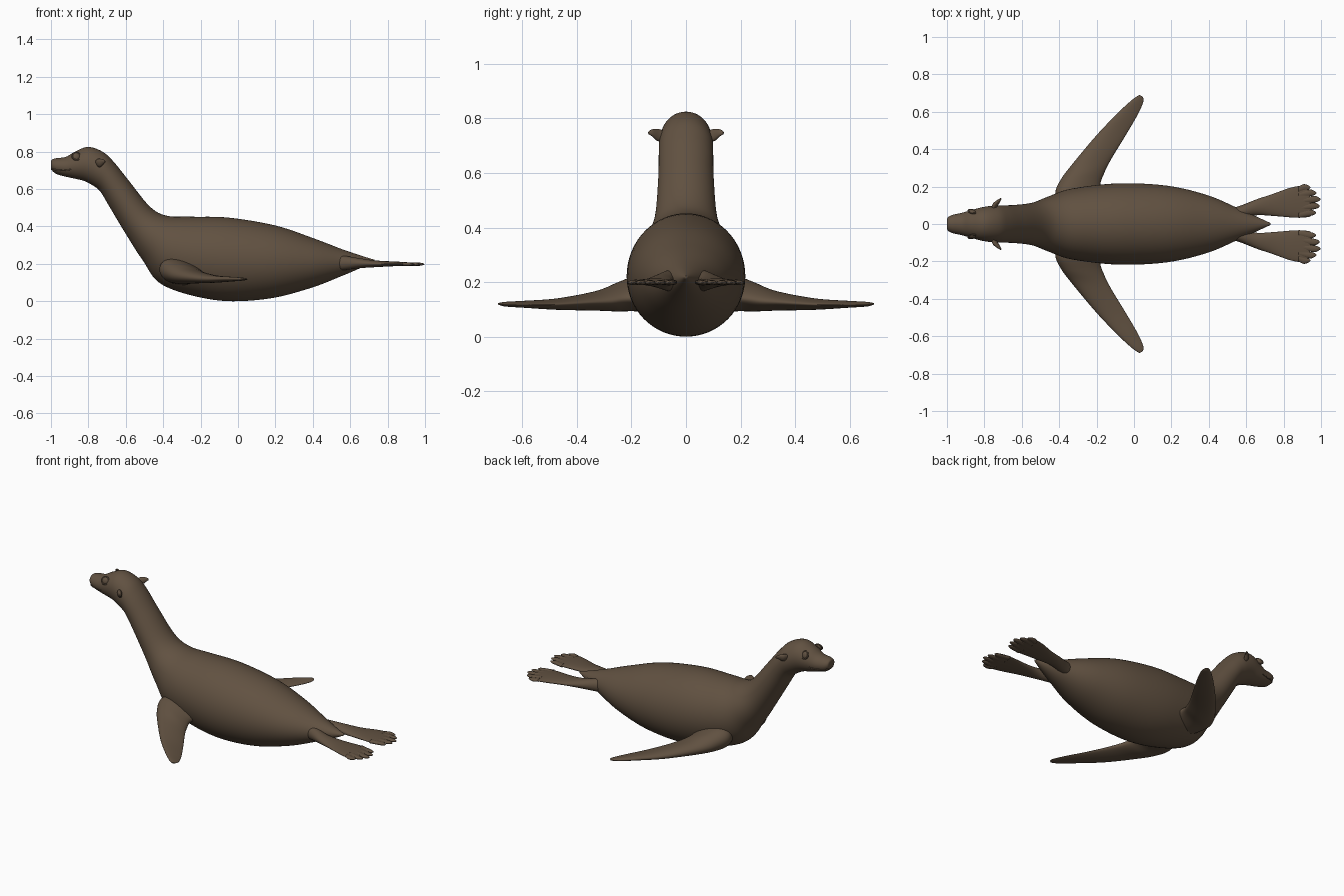
import bpy
import math
from mathutils import Vector

cube = bpy.data.objects.get("Cube")
if cube:
    bpy.data.objects.remove(cube, do_unlink=True)


def make_material(name, rgb):
    mat = bpy.data.materials.new(name)
    mat.use_nodes = True
    mat.diffuse_color = (*rgb, 1)
    mat.node_tree.nodes["Principled BSDF"].inputs["Base Color"].default_value = (*rgb, 1)
    return mat


brown = make_material("brown fur", (0.12, 0.083, 0.053))


def finish(obj, mirrored):
    """Material, smooth shading and optional left/right mirroring."""
    obj.data.materials.clear()
    obj.data.materials.append(brown)
    if obj.type == "MESH":
        obj.data.polygons.foreach_set("use_smooth", [True] * len(obj.data.polygons))
    if mirrored:
        mod = obj.modifiers.new("Mirror", "MIRROR")
        mod.use_axis = (False, True, False)
        mod.use_mirror_merge = False


def spline(keys, steps):
    """Smooth interpolation through a list of vectors."""
    out = []
    last = len(keys) - 1
    for i in range(last):
        a, b, c, d = (keys[min(max(i + k, 0), last)] for k in (-1, 0, 1, 2))
        for s in range(steps):
            t = s / steps
            out.append(b + 0.5 * t * ((c - a) + t * ((2 * a - 5 * b + 4 * c - d)
                                                     + t * (3 * (b - c) + d - a))))
    return out + [keys[-1]]


def loft(name, starts, ends, widths, axis, mirrored=False, sides=40, steps=6, lead=0.0):
    """Skin of elliptical rings; each ring spans start to end, with a half width on axis."""
    a_pts = spline([Vector(p) for p in starts], steps)
    b_pts = spline([Vector(p) for p in ends], steps)
    w_pts = spline([Vector((w, 0, 0)) for w in widths], steps)
    verts, faces = [], []
    for a, b, w in zip(a_pts, b_pts, w_pts):
        for k in range(sides):
            ang = 2 * math.pi * k / sides
            fat = w.x * math.sin(ang) * (1 + lead * math.cos(ang))
            verts.append((a + b) / 2 + (a - b) / 2 * math.cos(ang) + Vector(axis) * fat)
    rings = len(a_pts)
    for r in range(rings - 1):
        for k in range(sides):
            n = (k + 1) % sides
            faces.append((r * sides + k, r * sides + n, (r + 1) * sides + n, (r + 1) * sides + k))
    faces.append(tuple(reversed(range(sides))))
    faces.append(tuple(range((rings - 1) * sides, rings * sides)))
    mesh = bpy.data.meshes.new(name)
    mesh.from_pydata(verts, [], faces)
    obj = bpy.data.objects.new(name, mesh)
    bpy.context.collection.objects.link(obj)
    # Consistent outward normals
    import bmesh
    bm = bmesh.new()
    bm.from_mesh(mesh)
    bmesh.ops.recalc_face_normals(bm, faces=bm.faces)
    bm.to_mesh(mesh)
    bm.free()
    finish(obj, mirrored)
    return obj


def ball(name, place, scale, turn=(0, 0, 0)):
    bpy.ops.mesh.primitive_uv_sphere_add(segments=24, ring_count=14, radius=1)
    obj = bpy.context.object
    obj.name = name
    for v in obj.data.vertices:
        v.co = Vector([c * s for c, s in zip(v.co, scale)])
    # Bake the placement so that mirroring works about the middle plane
    from mathutils import Matrix, Euler
    obj.data.transform(Matrix.Translation(place) @ Euler(turn).to_matrix().to_4x4())
    finish(obj, True)


# Head, neck and body: back line, belly line and half width
back = [(-1, .745), (-.995, .757), (-.97, .765), (-.92, .772), (-.87, .80), (-.80, .825),
        (-.72, .797), (-.66, .74), (-.58, .64), (-.47, .505), (-.38, .457), (-.25, .452),
        (-.05, .447), (.2, .405), (.4, .338), (.56, .277), (.67, .24), (.73, .222)]
belly = [(-1, .715), (-.995, .70), (-.97, .68), (-.92, .666), (-.87, .655), (-.82, .642),
         (-.77, .615), (-.735, .585), (-.69, .51), (-.60, .36), (-.51, .22), (-.40, .085),
         (-.12, .006), (.15, .012), (.38, .068), (.55, .133), (.66, .18), (.725, .212)]
body_width = [.018, .035, .049, .060, .074, .090, .099, .100, .102, .115, .15, .19,
              .217, .205, .155, .085, .035, .006]
loft("body", [(x, 0, z) for x, z in back], [(x, 0, z) for x, z in belly],
     body_width, (0, 1, 0), sides=64)

# Front flippers: leading edge, trailing edge and half thickness
loft("front_flipper",
     [(-.40, .10, .17), (-.42, .17, .17), (-.39, .24, .155), (-.33, .32, .135),
      (-.20, .475, .12), (-.08, .60, .12), (-.005, .668, .12), (.03, .69, .12)],
     [(-.15, .10, .14), (-.18, .20, .14), (-.16, .27, .13), (-.12, .35, .125),
      (-.05, .465, .118), (.02, .585, .116), (.05, .655, .117), (.045, .682, .12)],
     [.07, .062, .05, .034, .02, .012, .008, .003], (0, 0, 1), True, lead=0.35)

# Hind flippers
loft("hind_flipper",
     [(.48, .02, .205), (.57, .03, .205), (.66, .047, .203), (.76, .042, .20),
      (.86, .034, .20), (.93, .037, .198), (.955, .05, .198)],
     [(.48, .075, .205), (.56, .095, .205), (.65, .13, .203), (.74, .16, .20),
      (.84, .195, .20), (.91, .205, .198), (.935, .195, .198)],
     [.04, .038, .026, .017, .012, .009, .005], (0, 0, 1), True)

# Toes fan across the end of each hind flipper
toes = [(.943, .195), (.975, .166), (.996, .132), (.992, .096), (.972, .06)]
for i, (x, y) in enumerate(toes):
    inner = .88
    loft(f"hind_toe_{i + 1}",
         [(inner, y - .028, .199), (x - .035, y - .018, .198), (x - .01, y - .011, .198), (x, y - .003, .198)],
         [(inner, y + .006, .199), (x - .035, y + .018, .198), (x - .01, y + .011, .198), (x, y + .003, .198)],
         [.010, .009, .006, .002], (0, 0, 1), True, sides=16, steps=4)

# Ears: small cones pointing back, out and slightly down
loft("ear",
     [(-.755, .085, .757), (-.745, .105, .762), (-.725, .125, .76), (-.712, .137, .752)],
     [(-.745, .085, .715), (-.735, .105, .718), (-.718, .125, .735), (-.71, .137, .742)],
     [.013, .013, .008, .003], (.8, -.6, 0), True, sides=20)

# Eyes with lids, and nostrils
ball("eye", (-.865, .066, .775), (.020, .010, .020), (.35, 0, -.2))
bpy.ops.mesh.primitive_torus_add(major_radius=.022, minor_radius=.004,
                                 major_segments=28, minor_segments=8)
lid = bpy.context.object
lid.name = "eyelid"
from mathutils import Matrix, Euler
lid.data.transform(Matrix.Translation((-.865, .067, .775))
                   @ Euler((math.radians(-65), 0, math.radians(-12))).to_matrix().to_4x4())
finish(lid, True)
ball("nostril", (-.992, .018, .742), (.007, .010, .007))

# Mouth line
curve = bpy.data.curves.new("mouth", "CURVE")
curve.dimensions = "3D"
curve.bevel_depth = .003
line = curve.splines.new("POLY")
points = spline([Vector(p) for p in [(-.997, 0, .705), (-.99, .03, .705), (-.965, .046, .702),
                                     (-.93, .054, .70), (-.89, .064, .705)]], 5)
line.points.add(len(points) - 1)
for spot, p in zip(line.points, points):
    spot.co = (*p, 1)
mouth = bpy.data.objects.new("mouth", curve)
bpy.context.collection.objects.link(mouth)
finish(mouth, True)
